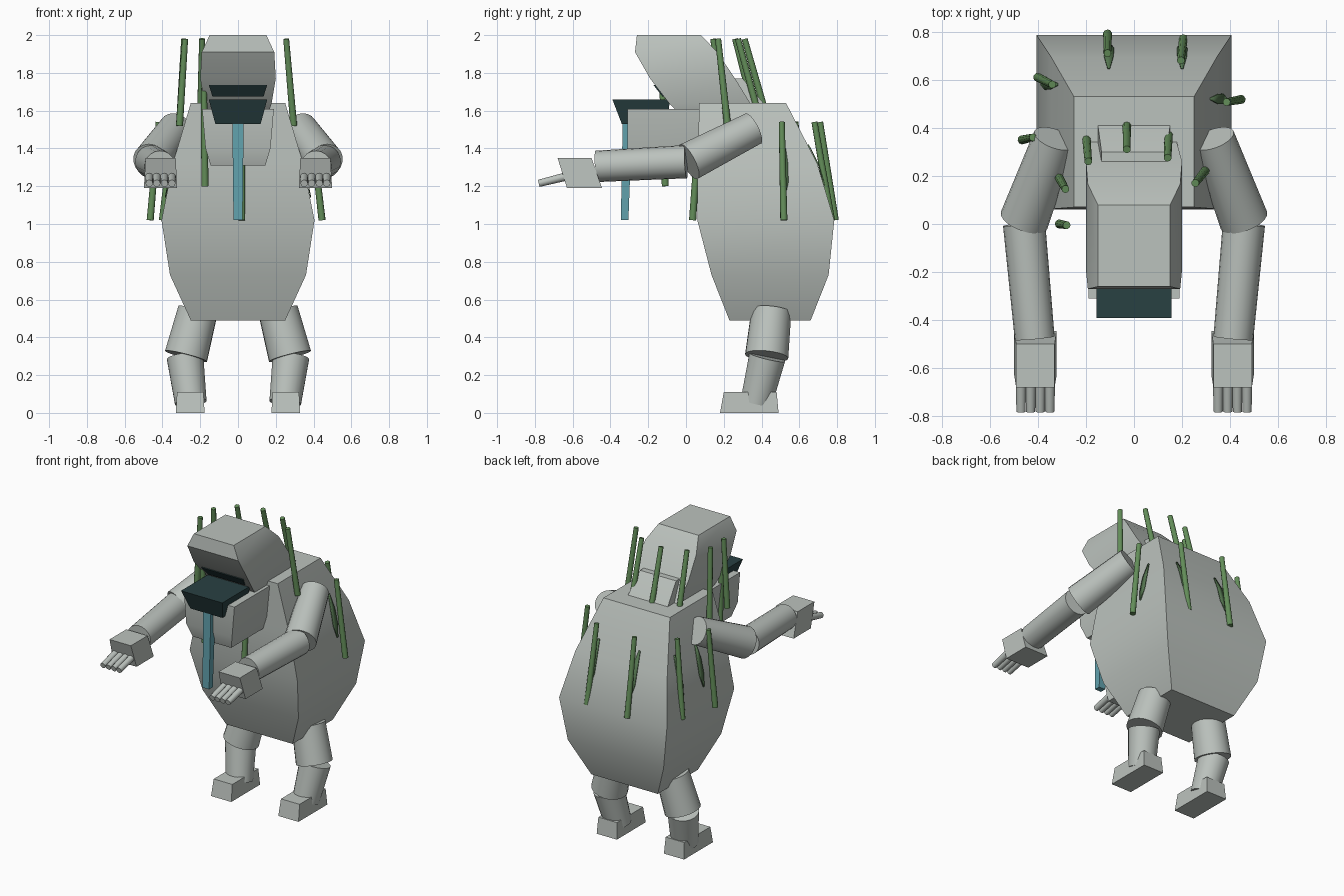
import bpy, bmesh, math
from mathutils import Vector

if "Cube" in bpy.data.objects:
    bpy.data.objects.remove(bpy.data.objects["Cube"])


def material(name, rgb):
    m = bpy.data.materials.new(name)
    m.diffuse_color = (*rgb, 1)
    m.use_nodes = True
    m.node_tree.nodes["Principled BSDF"].inputs["Base Color"].default_value = m.diffuse_color
    return m


GREY = material("pale_grey", (0.50, 0.54, 0.51))
GREEN = material("moss_green", (0.125, 0.27, 0.10))
DARK_GREEN = material("deep_moss", (0.09, 0.18, 0.08))
TEAL = material("tongue_teal", (0.12, 0.36, 0.42))
DARK = material("mouth_dark", (0.022, 0.052, 0.055))


def finish(name, bm, mat, angle=30):
    bmesh.ops.recalc_face_normals(bm, faces=bm.faces)
    me = bpy.data.meshes.new(name)
    bm.to_mesh(me)
    bm.free()
    me.materials.append(mat)
    me.shade_smooth()
    me.set_sharp_from_angle(angle=math.radians(angle))
    ob = bpy.data.objects.new(name, me)
    bpy.context.collection.objects.link(ob)
    return ob


def loft(name, rings, mat, cx=0):
    """Stack of rectangular rings: (z, half width, front y, back y)."""
    bm = bmesh.new()
    prev = None
    for z, w, y0, y1 in rings:
        ring = [bm.verts.new((cx + sx * w, y, z))
                for sx, y in ((-1, y0), (1, y0), (1, y1), (-1, y1))]
        if prev:
            for i in range(4):
                j = (i + 1) % 4
                bm.faces.new((prev[i], prev[j], ring[j], ring[i]))
        else:
            bm.faces.new(ring)
        prev = ring
    bm.faces.new(prev)
    return finish(name, bm, mat)


def tube(name, a, b, ra, rb, mat, sides=20):
    """Closed tapered cylinder between two points."""
    a, b = Vector(a), Vector(b)
    bm = bmesh.new()
    bmesh.ops.create_cone(bm, cap_ends=True, segments=sides, radius1=ra,
                          radius2=rb, depth=(b - a).length)
    rot = (b - a).to_track_quat('Z', 'Y')
    for v in bm.verts:
        v.co = rot @ v.co + (a + b) / 2
    return finish(name, bm, mat, 46)


# Torso
BODY = [(0.49, 0.25, 0.23, 0.66), (0.73, 0.36, 0.135, 0.755),
        (1.02, 0.405, 0.06, 0.785), (1.32, 0.345, 0.062, 0.695),
        (1.64, 0.25, 0.07, 0.53)]
loft("torso", BODY, GREY)

# Head, neck and lower jaw
loft("head", [(1.60, 0.165, -0.05, 0.34), (1.64, 0.178, -0.09, 0.34),
              (1.77, 0.20, -0.19, 0.26), (1.91, 0.192, -0.27, 0.165),
              (2.0, 0.15, -0.26, 0.08)], GREY)
loft("neck", [(1.58, 0.155, 0.25, 0.45), (1.64, 0.15, 0.22, 0.41),
              (1.77, 0.135, 0.15, 0.30)], GREY)
loft("lower_jaw", [(1.31, 0.145, -0.28, 0.12), (1.40, 0.172, -0.31, 0.12),
                   (1.61, 0.19, -0.31, 0.075)], GREY)

# Dark mouth: protruding lip, palate strip, hanging tongue
loft("mouth_lip", [(1.53, 0.12, -0.34, -0.10), (1.66, 0.155, -0.39, -0.085)], DARK)
loft("palate", [(1.675, 0.135, -0.125, -0.05), (1.735, 0.155, -0.172, -0.10)], DARK)
loft("tongue", [(1.02, 0.024, -0.345, -0.305), (1.54, 0.03, -0.335, -0.285)], TEAL)

# Limbs, built on both sides
for s, side in ((-1, "left"), (1, "right")):
    def part(n):
        return side + "_" + n
    tube(part("upper_arm"), (s * 0.33, 0.355, 1.505), (s * 0.457, 0.015, 1.33),
         0.09, 0.103, GREY)
    tube(part("forearm"), (s * 0.457, 0.0, 1.33), (s * 0.413, -0.475, 1.305),
         0.088, 0.083, GREY)
    loft(part("hand"), [(1.19, 0.088, -0.63, -0.445), (1.35, 0.08, -0.68, -0.50)],
         GREY, s * 0.41)
    for i in range(4):
        x = s * (0.35 + 0.04 * i)
        tube(part("finger"), (x, -0.60, 1.26), (x, -0.78, 1.215), 0.023, 0.019, GREY, 12)
    tube(part("thigh"), (s * 0.213, 0.452, 0.54), (s * 0.275, 0.427, 0.30),
         0.106, 0.115, GREY)
    tube(part("shin"), (s * 0.28, 0.43, 0.295), (s * 0.25, 0.372, 0.055),
         0.098, 0.085, GREY)
    loft(part("foot"), [(0, 0.076, 0.18, 0.49), (0.11, 0.07, 0.20, 0.48)],
         GREY, s * 0.253)

# Quills: (top x, top y, bottom x, bottom y, top z)
QUILLS = [(-0.28, -0.005, -0.31, 0.0, 1.98), (-0.285, 0.145, -0.31, 0.19, 1.98),
          (-0.19, 0.26, -0.20, 0.38, 1.98), (-0.03, 0.31, -0.03, 0.44, 1.98),
          (0.14, 0.275, 0.145, 0.40, 1.98), (0.255, 0.17, 0.295, 0.22, 1.98),
          (0.385, 0.507, 0.445, 0.518, 1.54), (0.195, 0.68, 0.205, 0.77, 1.54),
          (-0.11, 0.71, -0.11, 0.79, 1.54), (-0.34, 0.58, -0.40, 0.61, 1.54),
          (-0.42, 0.36, -0.465, 0.35, 1.54), (0.02, 0.07, 0.02, 0.035, 1.54),
          (-0.18, -0.125, -0.175, -0.11, 1.72)]
for x0, y0, x1, y1, z in QUILLS:
    tube("quill", (x1, y1, z - 0.52 if z < 1.9 else 1.52), (x0, y0, z),
         0.019, 0.016, GREEN, 10)


def body_at(z):
    """Half width and back of the torso at a height."""
    for (za, wa, _, ba), (zb, wb, _, bb) in zip(BODY, BODY[1:]):
        if za <= z <= zb:
            t = (z - za) / (zb - za)
            return wa + t * (wb - wa), ba + t * (bb - ba)


# Green stains on the torso beside the quills
def stain(along, face):
    bm = bmesh.new()
    rows = []
    for z, h in ((1.14, 0.004), (1.22, 0.022), (1.32, 0.02), (1.42, 0.005)):
        w, b = body_at(z)
        rows.append([bm.verts.new((along + d, b + 0.004, z) if face == 0
                                  else (face * (w + 0.004), along + d, z))
                     for d in (-h, h)])
    for p, q in zip(rows, rows[1:]):
        bm.faces.new((p[0], p[1], q[1], q[0]))
    ob = finish("quill_stain", bm, DARK_GREEN)
    mod = ob.modifiers.new("thickness", 'SOLIDIFY')
    mod.thickness = 0.006
    mod.offset = 0


for along, face in ((-0.105, 0), (0.20, 0), (0.52, 1), (0.58, -1), (0.36, -1)):
    stain(along, face)
